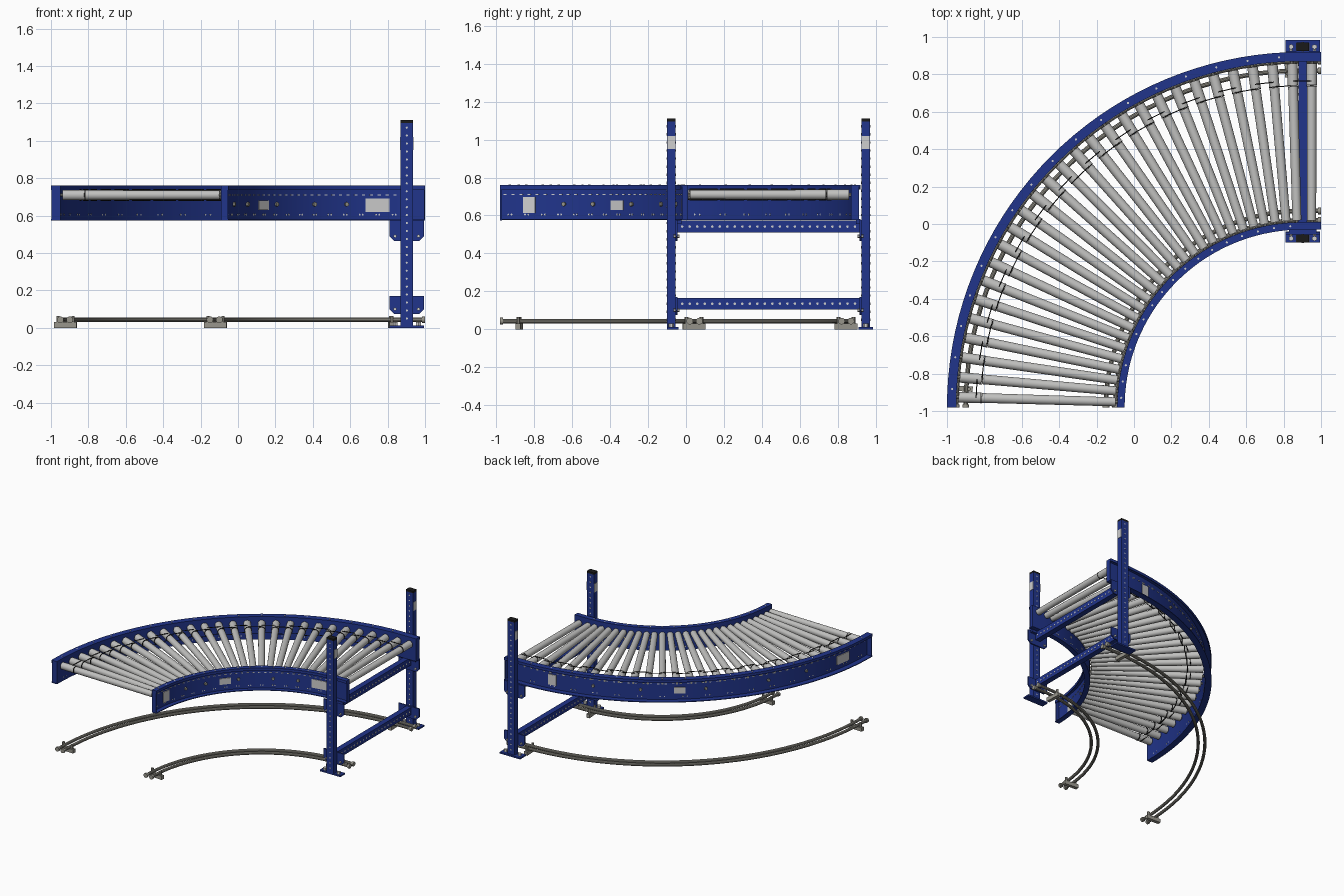
import bpy, bmesh, math
from mathutils import Vector, Matrix

old = bpy.data.objects.get("Cube")
if old:
    bpy.data.objects.remove(old, do_unlink=True)

CX, CY, END = 0.9, -0.98, 1.0      # centre of the bend, end of the straight stub


def material(name, rgb):
    m = bpy.data.materials.new(name)
    m.use_nodes = True
    m.diffuse_color = (*rgb, 1)
    b = m.node_tree.nodes["Principled BSDF"]
    b.inputs["Base Color"].default_value = (*rgb, 1)
    b.inputs["Roughness"].default_value = 0.6
    return m


BLUE = material("frame blue", (0.015, 0.035, 0.26))
STEEL = material("roller grey", (0.53, 0.53, 0.52))
TUBE = material("dull steel", (0.31, 0.30, 0.26))
PALE = material("label grey", (0.62, 0.62, 0.62))
BLACK = material("black rubber", (0.01, 0.01, 0.01))
made = []


def finish(name, bm, mat):
    bmesh.ops.recalc_face_normals(bm, faces=bm.faces)
    me = bpy.data.meshes.new(name)
    bm.to_mesh(me)
    bm.free()
    me.materials.append(mat)
    ob = bpy.data.objects.new(name, me)
    bpy.context.collection.objects.link(ob)
    made.append(ob)
    return ob


def at(r, deg, z):
    """Point on the bend; angles past 90 run along the straight stub."""
    a = math.radians(min(deg, 90))
    extra = END - CX if deg > 90 else 0
    return Vector((CX - r * math.cos(a) + extra, CY + r * math.sin(a), z))


def box(bm, loc, size, rot=0):
    m = Matrix.Translation(loc) @ Matrix.Rotation(rot, 4, 'Z') @ Matrix.Diagonal((*size, 1))
    bmesh.ops.create_cube(bm, size=1, matrix=m)


def span(bm, x, y, z):
    box(bm, [(p[0] + p[1]) / 2 for p in (x, y, z)], [p[1] - p[0] for p in (x, y, z)])


def arc_box(bm, r, deg, z, size):
    box(bm, at(r, deg, z), size, math.pi - math.radians(deg))


def rod(bm, p, q, r, seg=16, r2=None):
    d = q - p
    m = Matrix.Translation((p + q) / 2) @ d.to_track_quat('Z', 'Y').to_matrix().to_4x4()
    bmesh.ops.create_cone(bm, cap_ends=True, segments=seg, radius1=r,
                          radius2=r if r2 is None else r2, depth=d.length, matrix=m)


def sweep(bm, profile):
    """Carry a closed (radius, height) profile round the bend and down the stub."""
    steps = [i * 2.5 for i in range(37)] + [91]
    rings = [[bm.verts.new(at(r, a, z)) for r, z in profile] for a in steps]
    n = len(profile)
    for a, b in zip(rings, rings[1:]):
        for i in range(n):
            bm.faces.new((a[i], a[(i + 1) % n], b[(i + 1) % n], b[i]))
    bm.faces.new(rings[0])
    bm.faces.new(rings[-1])


# Side frames: channels with the web next to the rollers, flanges facing away
LOW, TOP, T = 0.575, 0.76, 0.006
for side, web, out, labels in (
        ("inner", 0.99, -1, ((9, .065, .085), (39, .085, .05), (81, .13, .07))),
        ("outer", 1.85, 1, ((81, .065, .085), (51, .085, .05), (9, .13, .07)))):
    depth = 0.04 if out < 0 else 0.05
    prof = [(0, LOW), (depth, LOW), (depth, LOW + T), (T, LOW + T), (T, TOP - T),
            (depth - T, TOP - T), (depth - T, TOP - .022), (depth, TOP - .022),
            (depth, TOP), (0, TOP)]
    bm = bmesh.new()
    sweep(bm, [(web + out * d, z) for d, z in prof])
    mid = web + out * depth / 2
    arc_box(bm, mid, 0.2, .667, (depth - .008, T, TOP - LOW))
    span(bm, (END - T, END), sorted((CY + web, CY + web + out * (depth - .008))), (LOW, TOP))
    finish(side + "_side_frame", bm, BLUE)

    # Labels on the outward face of the web
    bm = bmesh.new()
    face = web + out * (T + .003)
    for deg, w, h in labels:
        arc_box(bm, face, deg, .655, (.006, w, h))
    finish(side + "_frame_labels", bm, PALE)

    # Slots, web fixings and flange fixings
    bm = bmesh.new()
    step = 1.7 if out > 0 else 2.5
    for i in range(int(88 / step)):
        arc_box(bm, face, 1.5 + i * step, .71, (.004, .017, .005))
    for i in range(17):
        deg = 3 + i * 5.2
        top = at(mid, deg, TOP)
        rod(bm, top, top + Vector((0, 0, .002)), .006, 8)
        for off in (-.5, .5):
            p, q = at(web - out * .002, deg + off, .605), at(web + out * .008, deg + off, .605)
            rod(bm, p, q, .005, 8)
    finish(side + "_frame_holes", bm, PALE)
    bm = bmesh.new()
    for deg in (20, 30, 45, 60, 71):
        rod(bm, at(web, deg, .66), at(web + out * .018, deg, .66), .012, 6)
    finish(side + "_frame_bolts", bm, TUBE)

# Rollers: tube, wider drive sleeve and axle
COUNT = 27
angles = [(i + .5) * 90 / COUNT for i in range(COUNT)]
ZR, RR = 0.71, 0.026


def roller_point(i, r):
    if i < COUNT:
        return at(r, angles[i], ZR)
    return Vector((0.95, CY + r, ZR))


tubes, axles, belts = bmesh.new(), bmesh.new(), bmesh.new()
for i in range(COUNT + 1):
    rod(tubes, roller_point(i, 1.0), roller_point(i, 1.715), RR - .002, 20, RR)
    rod(tubes, roller_point(i, 1.722), roller_point(i, 1.838), RR + .002, 20)
    rod(axles, roller_point(i, .985), roller_point(i, 1.856), .009, 8)
    # Round belts linking neighbouring rollers, on alternating tracks
    if i < COUNT:
        r = 1.72 if i % 2 else 1.745
        p, q = roller_point(i, r), roller_point(i + 1, r)
        for s in (-1, 1):
            up = Vector((0, 0, s * (RR + .003)))
            rod(belts, p + up, q + up, .003, 6)
    rod(belts, roller_point(i, 1.716), roller_point(i, 1.721), RR + .003, 20)
finish("rollers", tubes, STEEL)
finish("roller_axles", axles, TUBE)
finish("drive_belts", belts, BLACK)

# Support stand: posts, feet, brackets and caps on both sides
PX = (0.87, 0.935)
for name, y0, y1, s in (("front", -.10, -.055, 1), ("back", .925, .97, -1)):
    inner = y1 if s > 0 else y0
    bm = bmesh.new()
    span(bm, PX, (y0, y1), (0, 1.095))
    span(bm, (.81, .995), (y0 - (.015 if s < 0 else 0), y1 + .015), (0, .012))
    finish(name + "_post", bm, BLUE)

    bm = bmesh.new()
    span(bm, PX, (y0, y1), (1.095, 1.11))
    finish(name + "_post_cap", bm, BLACK)

    bm = bmesh.new()
    span(bm, (PX[1], PX[1] + .003), (y0 + .003, y1 - .003), (.95, 1.02))
    span(bm, (PX[0] - .003, PX[0]), (y0 + .003, y1 - .003), (.95, 1.02))
    finish(name + "_post_labels", bm, PALE)

    bm = bmesh.new()
    for i in range(25):
        p = Vector((.9025, y0 - .002, .05 + i * .0425))
        rod(bm, p, p + Vector((0, y1 - y0 + .004, 0)), .006, 8)
    finish(name + "_post_holes", bm, PALE)

    # Bracket plates with cut lower corners, flush with the inside of the post
    bm = bmesh.new()
    for low, high in ((.465, .575), (.075, .17)):
        outline = [(.81, high), (.995, high), (.995, low + .025), (.97, low),
                   (.835, low), (.81, low + .025)]
        f = bm.faces.new([bm.verts.new((x, inner, z)) for x, z in outline])
        ext = bmesh.ops.extrude_face_region(bm, geom=[f])
        bmesh.ops.translate(bm, vec=(0, s * .01, 0),
                            verts=[v for v in ext["geom"] if isinstance(v, bmesh.types.BMVert)])
    span(bm, (.83, .975), sorted((inner, inner + s * .03)), (.555, .575))
    finish(name + "_brackets", bm, BLUE)

    bm = bmesh.new()
    for x in (.84, .965):
        ym = (y0 + y1) / 2
        rod(bm, Vector((x, ym, .01)), Vector((x, ym, .03)), .014, 6)
        for z in (.49, .10):
            rod(bm, Vector((x, inner - s * .01, z)), Vector((x, inner + s * .02, z)), .009, 6)
    finish(name + "_anchor_bolts", bm, PALE)

for name, z0, z1 in (("upper", .51, .573), ("lower", .105, .165)):
    bm = bmesh.new()
    span(bm, (.88, .925), (-.055, .925), (z0, z1))
    finish(name + "_cross_beam", bm, BLUE)
    bm = bmesh.new()
    for i in range(24):
        p = Vector((.878, -.02 + i * .0396, (z0 + z1) / 2))
        rod(bm, p, p + Vector((.049, 0, 0)), .007, 8)
    finish(name + "_beam_holes", bm, PALE)

# Floor guide rails: paired tubes on short feet
for name, radii in (("inner", (1.0, 1.05)), ("outer", (1.80, 1.85))):
    bm = bmesh.new()
    for r in radii:
        sweep(bm, [(r + .012 * math.cos(k * math.pi / 5), .043 + .012 * math.sin(k * math.pi / 5))
                   for k in range(10)])
        for deg in (0, 90):
            p = at(r, deg, .043) if deg == 0 else at(r, 91, .043) - Vector((.015, 0, 0))
            d = Vector((0, .015, 0)) if deg == 0 else Vector((.015, 0, 0))
            rod(bm, p, p + d, .018, 12)
    finish(name + "_floor_rails", bm, TUBE)
    bm = bmesh.new()
    middle = sum(radii) / 2
    for arc in (.10, 1.73):
        deg = math.degrees(arc / middle) if arc < 1 else 90 - math.degrees(.08 / middle)
        arc_box(bm, middle, deg, .015, (.12, .028, .03))
        for r in (middle - .04, middle + .04):
            rod(bm, at(r, deg, .03), at(r, deg, .064), .01, 6)
    finish(name + "_rail_feet", bm, TUBE)

# Smooth shading with sharp edges kept
bpy.ops.object.select_all(action='DESELECT')
for ob in made:
    ob.select_set(True)
bpy.context.view_layer.objects.active = made[0]
bpy.ops.object.shade_smooth_by_angle(angle=math.radians(35))
